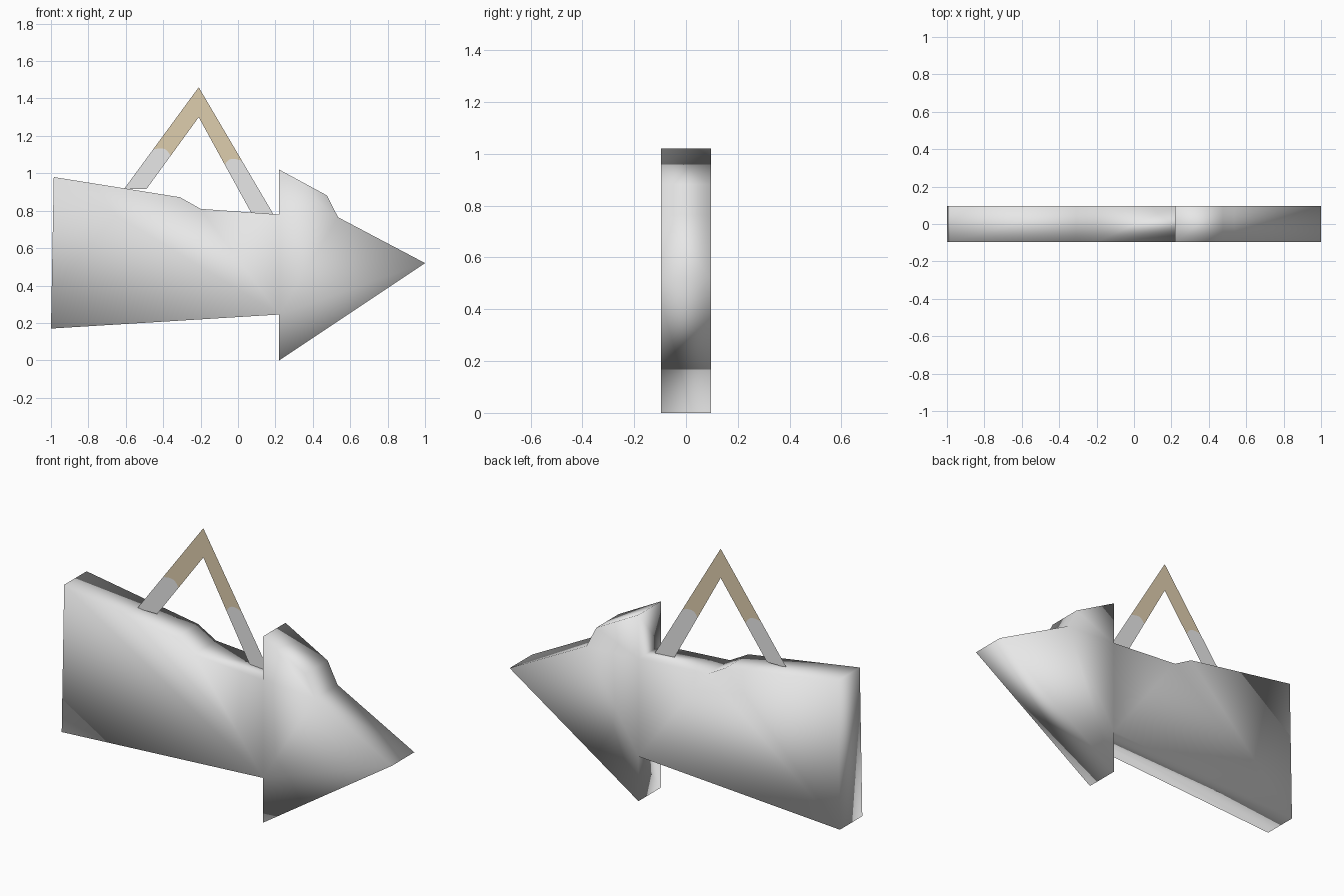
import bpy, bmesh, math
from mathutils import Vector

cube = bpy.data.objects.get("Cube")
if cube:
    bpy.data.objects.remove(cube, do_unlink=True)


def material(name, colour):
    m = bpy.data.materials.new(name)
    m.use_nodes = True
    m.diffuse_color = (*colour, 1)
    m.node_tree.nodes["Principled BSDF"].inputs["Base Color"].default_value = (*colour, 1)
    return m


GREY = material("pale_grey", (0.8, 0.8, 0.8))
TAN = material("rope_tan", (0.73, 0.61, 0.42))


def make_object(name, bm, *mats):
    mesh = bpy.data.meshes.new(name)
    bm.to_mesh(mesh)
    bm.free()
    for m in mats:
        mesh.materials.append(m)
    obj = bpy.data.objects.new(name, mesh)
    bpy.context.collection.objects.link(obj)
    return obj


# Arrow board: one welded slab with a chipped top edge, softly shaded all over
HALF_DEPTH = 0.097
OUTLINE = [(-1, 0.17), (0.22, 0.245), (0.22, 0), (1, 0.52), (0.535, 0.765),
           (0.475, 0.882), (0.22, 1.02), (0.22, 0.78), (-0.2, 0.81),
           (-0.31, 0.872), (-0.985, 0.98)]
SHAFT = [0, 1, 7, 8, 9, 10]
HEAD = [1, 2, 3, 4, 5, 6, 7]

bm = bmesh.new()
front = [bm.verts.new((x, -HALF_DEPTH, z)) for x, z in OUTLINE]
back = [bm.verts.new((x, HALF_DEPTH, z)) for x, z in OUTLINE]
for part in (SHAFT, HEAD):
    bm.faces.new([front[i] for i in part])
    bm.faces.new([back[i] for i in reversed(part)])
for i in range(len(OUTLINE)):
    j = (i + 1) % len(OUTLINE)
    bm.faces.new((front[j], front[i], back[i], back[j]))
bmesh.ops.recalc_face_normals(bm, faces=bm.faces)
for f in bm.faces:
    f.smooth = True
make_object("arrow_board", bm, GREY)

# Hanging rope: two flat sheets meeting at a peak, with rounded grey ends
PEAK_OUT = Vector((-0.21, 0, 1.46))
PEAK_IN = Vector((-0.21, 0, 1.30))


def rope_side(name, outer, inner, t_out, t_in):
    outer, inner = Vector(outer), Vector(inner)
    a, b = outer.lerp(PEAK_OUT, t_out), inner.lerp(PEAK_IN, t_in)
    along = (PEAK_OUT - outer).normalized()
    steps = 8
    arc = [a.lerp(b, k / steps) + along * 0.025 * math.sin(math.pi * k / steps)
           for k in range(steps + 1)]
    bm = bmesh.new()
    cap = [bm.verts.new(p) for p in arc]
    low = [bm.verts.new(p) for p in (inner, outer)]
    top = [bm.verts.new(p) for p in (PEAK_OUT, PEAK_IN)]
    end = bm.faces.new(cap + low)
    rope = bm.faces.new(cap[::-1] + top)
    rope.material_index = 1
    for f in (end, rope):
        f.normal_update()
        if f.normal.y > 0:
            f.normal_flip()
    make_object(name, bm, GREY, TAN)


rope_side("rope_right", (-0.61, 0, 0.915), (-0.49, 0, 0.915), 0.39, 0.46)
rope_side("rope_left", (0.19, 0, 0.78), (0.07, 0, 0.79), 0.42, 0.5)
